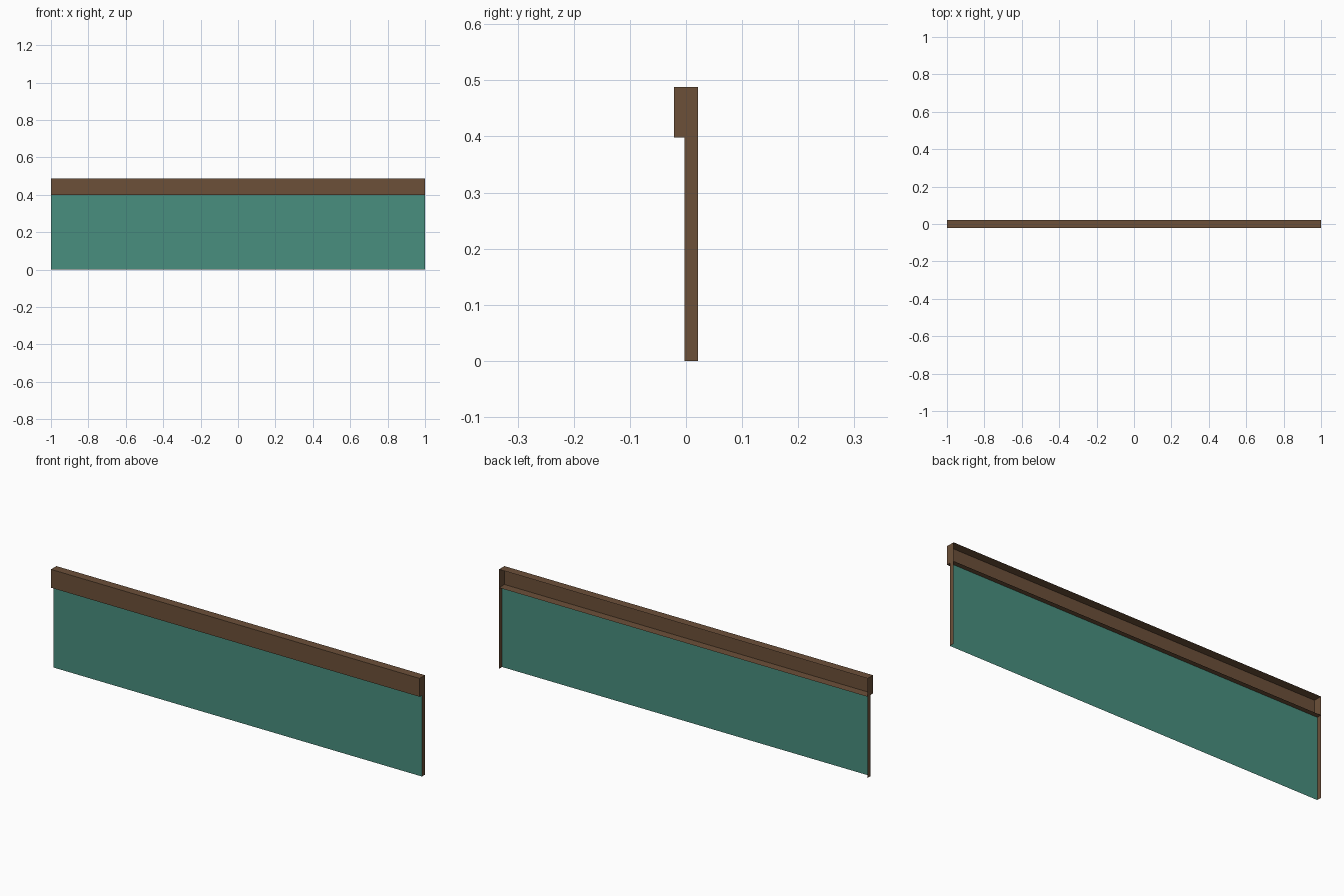
import bpy, bmesh

if "Cube" in bpy.data.objects:
    bpy.data.objects.remove(bpy.data.objects["Cube"])


def srgb(r, g, b):
    def lin(c):
        c /= 255
        return c / 12.92 if c <= 0.04045 else ((c + 0.055) / 1.055) ** 2.4
    return (lin(r), lin(g), lin(b), 1.0)


def material(name, colour):
    m = bpy.data.materials.new(name)
    m.diffuse_color = colour
    m.use_nodes = True
    m.node_tree.nodes["Principled BSDF"].inputs["Base Color"].default_value = m.diffuse_color
    return m


wood = material("brown wood", srgb(108, 80, 57))
teal = material("teal panel", srgb(72, 142, 126))


def open_box(name, y0, y1, z0, z1, drop, mats, front_index=0):
    """Hollow box, 2 wide, with outward faces; drop(normal) picks the open sides."""
    bm = bmesh.new()
    bmesh.ops.create_cube(bm, size=2)
    for v in bm.verts:
        v.co.y = y0 if v.co.y < 0 else y1
        v.co.z = z0 if v.co.z < 0 else z1
    bm.normal_update()
    for f in bm.faces:
        if f.normal.y < -0.5:
            f.material_index = front_index
    opened = [f for f in bm.faces if drop(f.normal)]
    bmesh.ops.delete(bm, geom=opened, context='FACES')
    me = bpy.data.meshes.new(name)
    bm.to_mesh(me)
    bm.free()
    for m in mats:
        me.materials.append(m)
    ob = bpy.data.objects.new(name, me)
    bpy.context.collection.objects.link(ob)
    return ob


# top rail: open only at the back
open_box("top_rail", -0.021, 0.021, 0.398, 0.488,
         lambda n: n.y > 0.5, [wood])

# panel: teal front with brown end strips, open at back, top and bottom
open_box("panel", -0.003, 0.021, 0.0, 0.398,
         lambda n: n.y > 0.5 or abs(n.z) > 0.5, [wood, teal], front_index=1)
